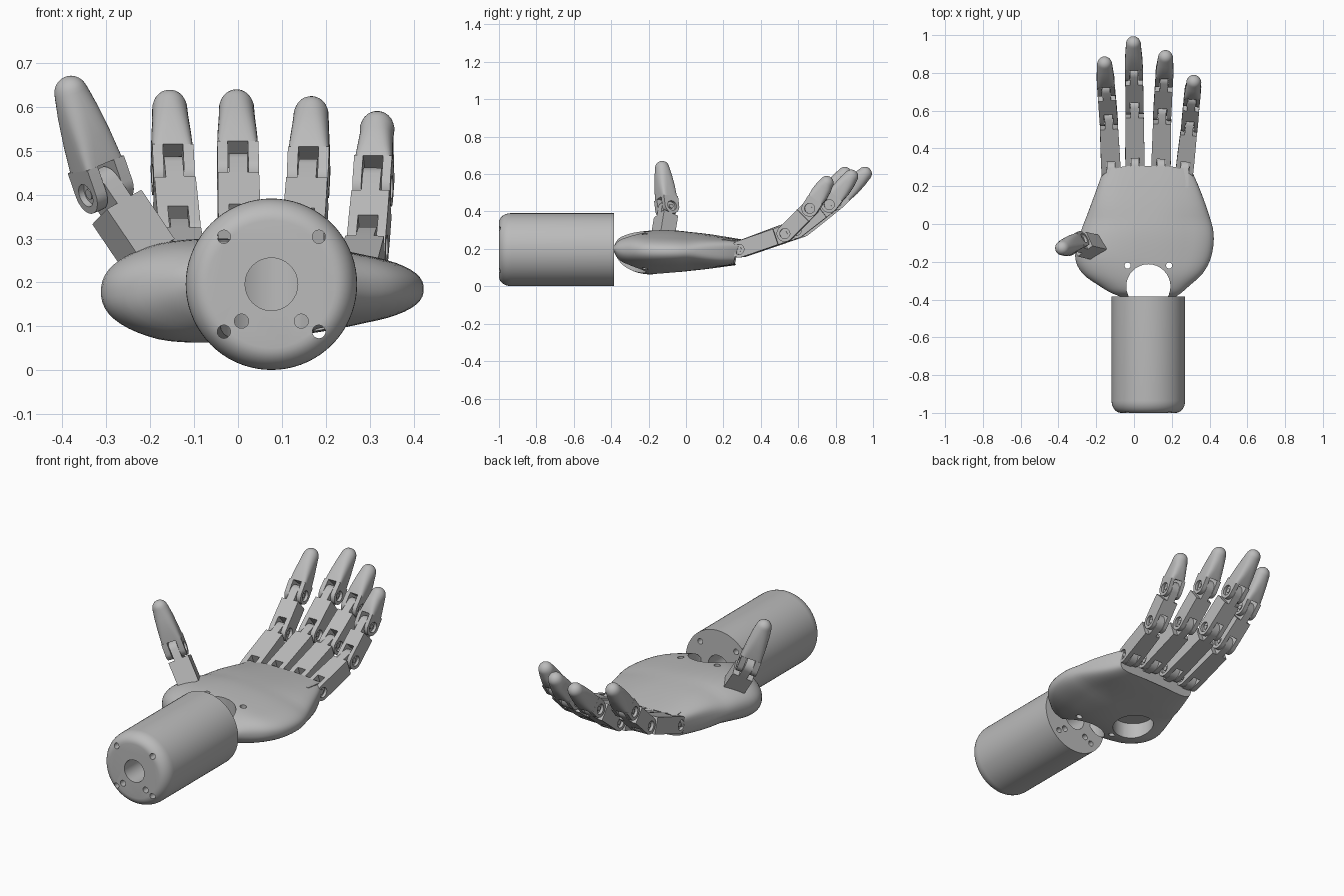
import bpy, bmesh, math
from mathutils import Vector, Matrix

if "Cube" in bpy.data.objects:
    bpy.data.objects.remove(bpy.data.objects["Cube"])

grey = bpy.data.materials.new("plain_grey")
grey.use_nodes = True
grey.diffuse_color = (0.5, 0.5, 0.5, 1)
grey.node_tree.nodes["Principled BSDF"].inputs["Base Color"].default_value = (0.5, 0.5, 0.5, 1)

R = 0.044      # hinge radius
GAP = 0.023    # half width of a hinge tongue


# ---------- helpers ----------
def loft(bm, rings):
    """Skin a list of equal-length rings and cap both ends."""
    rows = [[bm.verts.new(p) for p in ring] for ring in rings]
    n = len(rows[0])
    for a, b in zip(rows, rows[1:]):
        for i in range(n):
            j = (i + 1) % n
            bm.faces.new((a[i], a[j], b[j], b[i]))
    bm.faces.new(rows[0][::-1])
    bm.faces.new(rows[-1])


def disc(center, radius, axis, n=32):
    u, v = [k for k in range(3) if k != axis]
    ring = []
    for i in range(n):
        p = list(center)
        p[u] += radius * math.cos(math.tau * i / n)
        p[v] += radius * math.sin(math.tau * i / n)
        ring.append(p)
    return ring


def rod(bm, start, end, radius, axis):
    loft(bm, [disc(start, radius, axis), disc(end, radius, axis)])


def prism(bm, outline, x0, x1):
    loft(bm, [[(x, y, z) for y, z in outline] for x in (x0, x1)])


def oval(t, n):
    """Point on a unit superellipse."""
    c, s = math.cos(t), math.sin(t)
    return (math.copysign(abs(c) ** (2 / n), c), math.copysign(abs(s) ** (2 / n), s))


def finish(bm, name):
    bmesh.ops.recalc_face_normals(bm, faces=bm.faces)
    mesh = bpy.data.meshes.new(name)
    bm.to_mesh(mesh)
    bm.free()
    mesh.materials.append(grey)
    obj = bpy.data.objects.new(name, mesh)
    bpy.context.collection.objects.link(obj)
    return obj


def smooth(obj):
    for p in obj.data.polygons:
        p.use_smooth = True
    obj.data.set_sharp_from_angle(angle=math.radians(32))


def cut(obj, rods):
    """Subtract round rods given as (start, end, radius, axis)."""
    for r in rods:
        bm = bmesh.new()
        rod(bm, *r)
        tool = finish(bm, "cutter")
        tool.hide_render = True
        mod = obj.modifiers.new("hole", "BOOLEAN")
        mod.operation, mod.solver, mod.object = "DIFFERENCE", "EXACT", tool
        bpy.context.view_layer.update()
        deps = bpy.context.evaluated_depsgraph_get()
        mesh = bpy.data.meshes.new_from_object(obj.evaluated_get(deps))
        obj.modifiers.clear()
        obj.data = mesh
        bpy.data.objects.remove(tool)


def tongue(bm, y0, length):
    arc = [math.pi * (0.5 - i / 12) for i in range(13)]
    outline = [(length + R * math.cos(a), R * math.sin(a)) for a in arc]
    prism(bm, [(y0, R)] + outline + [(y0, -R)], 0.002 - GAP, GAP - 0.002)


def frame(a, b, axis):
    y = (b - a).normalized()
    x = (axis - y * axis.dot(y)).normalized()
    m = Matrix((x, y, x.cross(y))).transposed().to_4x4()
    m.translation = a
    return m


# ---------- finger links ----------
def link(name, a, b, axis, w0, w1, fork=True, tip=False):
    a, b = Vector(a), Vector(b)
    length = (b - a).length
    start = 1.3 * R if fork else 0
    bm = bmesh.new()
    if fork:
        # two round cheeks with bolt recesses
        arc = [math.pi * (0.5 + i / 16) for i in range(17)]
        outline = [(R * math.cos(t), R * math.sin(t)) for t in arc]
        outline = [(start, R)] + outline + [(start, -R)]
        for s in (-1, 1):
            prism(bm, outline, s * GAP, s * w0)
        cheeks = finish(bm, "cheeks")
        cut(cheeks, [((s * (w0 - 0.015), 0, 0), (s * (w0 + 0.02), 0, 0), 0.027, 0) for s in (-1, 1)])
        bm = bmesh.new()
        bm.from_mesh(cheeks.data)
        bpy.data.objects.remove(cheeks)
        rod(bm, (0.008 - w0, 0, 0), (w0 - 0.008, 0, 0), 0.012, 0)
    if tip:
        # boxy root flowing into a round dome
        dome = 0.038
        spans = [(start, w0, R, 7), (length * 0.45, w0 * 0.96, R * 1.08, 3.5),
                 (length * 0.68, w0 * 0.88, R, 2.5), (length - dome, dome * 1.04, dome, 2)]
        for i in range(1, 7):
            t = math.pi / 2 * i / 6.4
            k = dome * math.cos(t)
            spans.append((length - dome + dome * math.sin(t), k, k, 2))
        rings = []
        for y, hx, hz, n in spans:
            pts = [oval(math.tau * (i + 0.5) / 32, n) for i in range(32)]
            rings.append([(hx * c, y, hz * s) for c, s in pts])
        loft(bm, rings)
    else:
        end = length - 1.2 * R
        loft(bm, [[(u * w, y, v * R) for u, v in ((-1, -1), (1, -1), (1, 1), (-1, 1))]
                  for y, w in ((start, w0), (end, w1))])
        tongue(bm, end, length)
    obj = finish(bm, name)
    smooth(obj)
    obj.matrix_world = frame(a, b, Vector(axis))


# joints as (x, y, z): knuckle, middle hinge, end hinge, tip
fingers = {
    "index": [(-.122, .29, .2), (-.135, .565, .303), (-.148, .72, .443), (-.157, .873, .63)],
    "middle": [(.005, .308, .2), (.003, .625, .308), (0, .803, .45), (-.004, .983, .628)],
    "ring": [(.143, .303, .2), (.15, .592, .3), (.16, .768, .437), (.168, .906, .616)],
    "little": [(.268, .288, .198), (.295, .532, .282), (.307, .665, .417), (.319, .772, .584)],
}
for name, joints in fingers.items():
    k = 0.92 if name == "little" else 1
    widths = [0.051 * k, 0.048 * k, 0.047 * k, 0.044 * k]
    side = Vector((1, -(joints[3][0] - joints[0][0]) * 1.6, 0))
    knuckle = Vector(joints[0])
    bm = bmesh.new()
    tongue(bm, 0, 0.1)
    mount = finish(bm, name + "_knuckle")
    smooth(mount)
    back = knuckle - Vector((0, 0.1, -0.01))
    mount.matrix_world = frame(back, knuckle, side)
    for i, part in enumerate(("lower_link", "middle_link", "fingertip")):
        link(f"{name}_{part}", joints[i], joints[i + 1], side, widths[i], widths[i + 1], tip=i == 2)

# ---------- thumb ----------
hinge, thumb_axis = (-.305, -.1, .415), (.8, .5, .3)
link("thumb_base", (-.2, -.125, .26), hinge, thumb_axis, 0.053, 0.053, fork=False)
link("thumb_tip", hinge, (-.392, -.132, .668), thumb_axis, 0.052, 0.05, tip=True)

# ---------- palm ----------
# y, left x, right x, then top and bottom z on the thumb side and little-finger side
stations = [
    (-.385, -.07, .22, .22, .18, .22, .18),
    (-.365, -.12, .25, .257, .14, .25, .14),
    (-.33, -.18, .29, .278, .10, .268, .115),
    (-.26, -.275, .365, .297, .06, .28, .10),
    (-.17, -.312, .41, .31, .048, .28, .092),
    (-.05, -.285, .422, .31, .062, .276, .094),
    (.07, -.24, .39, .292, .08, .267, .105),
    (.19, -.195, .345, .267, .1, .256, .11),
    (.27, -.165, .308, .25, .112, .247, .118),
]


def blend(rows, steps=4):
    """Smooth Catmull-Rom refinement between stations."""
    out = []
    for i in range(len(rows) - 1):
        quad = [rows[max(i - 1, 0)], rows[i], rows[i + 1], rows[min(i + 2, len(rows) - 1)]]
        for s in range(steps):
            t = s / steps
            out.append([b + t / 2 * (c - a + t * (2 * a - 5 * b + 4 * c - d + t * (3 * (b - c) + d - a)))
                        for a, b, c, d in zip(*quad)])
    return out + [list(rows[-1])]


bm = bmesh.new()
rings = []
for y, xl, xr, tl, bl, tr, br in blend(stations):
    front = min(max((y - 0.02) / 0.25, 0), 1)
    ring = []
    for i in range(64):
        u, v = oval(math.tau * (i + 0.5) / 64, 2.3 + 2.5 * front)
        f = min(max(u * 0.8 + 0.5, 0), 1)
        top, low = tl + (tr - tl) * f, bl + (br - bl) * f
        bow = 0.02 * front * (1 - u * u)
        ring.append(((xl + xr) / 2 + u * (xr - xl) / 2, y + bow + 0.02 * v * front,
                     (top + low) / 2 + v * (top - low) / 2))
    rings.append(ring)
loft(bm, rings)
palm = finish(bm, "palm")
wrist_x = 0.076
cut(palm, [((wrist_x, -.33, -.1), (wrist_x, -.33, .5), 0.117, 2),
           ((-.07, -.09, -.1), (-.07, -.09, .15), 0.105, 2)]
    + [((wrist_x + s * 0.11, -.22, -.1), (wrist_x + s * 0.11, -.22, .5), 0.016, 2) for s in (-1, 1)])
smooth(palm)

# ---------- forearm ----------
axis_z, radius = 0.196, 0.195
bm = bmesh.new()
rings = [disc((wrist_x, -.385, axis_z), radius, 1, 72)]
for i in range(9):
    t = math.pi / 2 * i / 8
    rings.append(disc((wrist_x, -.935 - 0.065 * math.sin(t), axis_z),
                      radius - 0.05 * (1 - math.cos(t)), 1, 72))
loft(bm, rings)
forearm = finish(bm, "forearm")
holes = [(0, 0, 0.06)]
for s in (-1, 1):
    holes += [(s * 0.108, 0.108, 0.015), (s * 0.108, -0.108, 0.015), (s * 0.068, -0.084, 0.016)]
cut(forearm, [((wrist_x + x, -1.1, axis_z + z), (wrist_x + x, -.3, axis_z + z), r, 1) for x, z, r in holes])
smooth(forearm)
